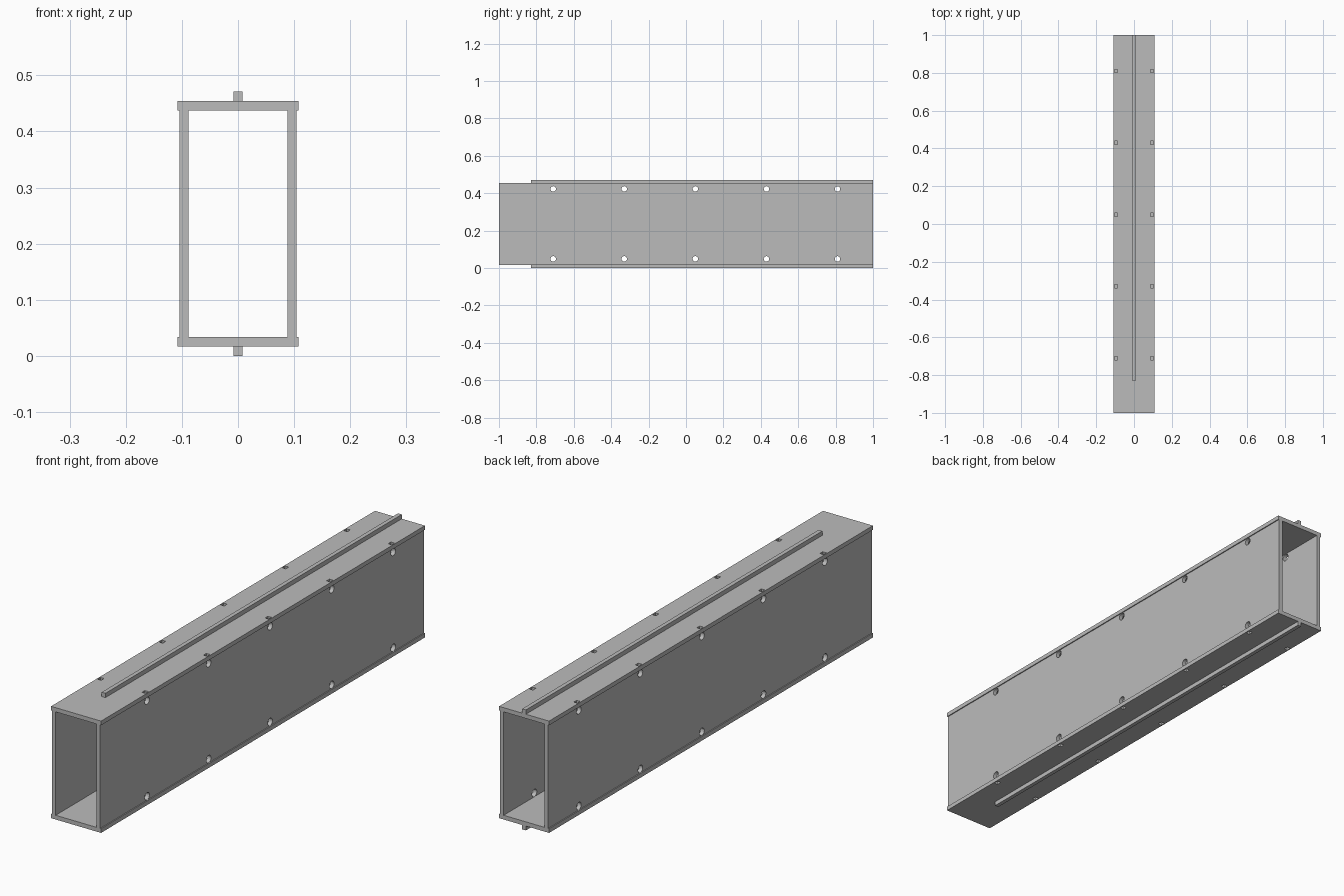
import bpy, bmesh, math
from mathutils import Matrix, Vector

cube = bpy.data.objects.get("Cube")
if cube:
    bpy.data.objects.remove(cube, do_unlink=True)

grey = bpy.data.materials.new("mid_grey")
grey.use_nodes = True
color = (0.5, 0.5, 0.5, 1)
grey.diffuse_color = color
grey.node_tree.nodes["Principled BSDF"].inputs["Base Color"].default_value = color

HEIGHT = 0.471       # overall, including both rails
RAIL = 0.017         # rail height
PLATE = 0.0165       # plate thickness
WALL_IN, WALL_OUT = 0.088, 0.104
HOLE_R = 0.0145
FLOOR = RAIL + PLATE
STATIONS = [-0.71 + 0.38 * i for i in range(5)]


def add_box(bm, lo, hi):
    lo, hi = Vector(lo), Vector(hi)
    matrix = Matrix.Translation((lo + hi) / 2) @ Matrix.Diagonal((*(hi - lo), 1))
    bmesh.ops.create_cube(bm, size=1, matrix=matrix)


def make_object(name, bm):
    mesh = bpy.data.meshes.new(name)
    bm.to_mesh(mesh)
    bm.free()
    mesh.materials.append(grey)
    obj = bpy.data.objects.new(name, mesh)
    bpy.context.collection.objects.link(obj)
    return obj


def box(name, lo, hi):
    bm = bmesh.new()
    add_box(bm, lo, hi)
    return make_object(name, bm)


def cut(obj, cutter_bm):
    cutter = make_object("cutter", cutter_bm)
    cutter.hide_render = True
    mod = obj.modifiers.new("openings", 'BOOLEAN')
    mod.operation = 'DIFFERENCE'
    mod.solver = 'EXACT'
    mod.object = cutter
    bpy.context.view_layer.objects.active = obj
    bpy.ops.object.modifier_apply(modifier=mod.name)
    bpy.data.objects.remove(cutter, do_unlink=True)


# Side walls with two rows of round holes
for name, s in (("left_wall", 1), ("right_wall", -1)):
    x0, x1 = sorted((s * WALL_IN, s * WALL_OUT))
    wall = box(name, (x0, -1, FLOOR), (x1, 1, HEIGHT - FLOOR))
    holes = bmesh.new()
    offset = FLOOR + HOLE_R + 0.0005
    for y in STATIONS:
        for z in (offset, HEIGHT - offset):
            bmesh.ops.create_cone(
                holes, cap_ends=True, segments=24, radius1=HOLE_R, radius2=HOLE_R, depth=0.05,
                matrix=Matrix.Translation(((x0 + x1) / 2, y, z)) @ Matrix.Rotation(math.pi / 2, 4, 'Y'))
    cut(wall, holes)

# Plates with small slots along both edges, each carrying a central rail
for side, plate_z, rail_z in (("bottom", RAIL, 0), ("top", HEIGHT - FLOOR, HEIGHT - RAIL)):
    plate = box(side + "_plate", (-0.108, -1, plate_z), (0.108, 1, plate_z + PLATE))
    slots = bmesh.new()
    for y in STATIONS:
        for x in (-WALL_OUT, WALL_IN):
            add_box(slots, (x, y - 0.009, plate_z - 0.01),
                    (x + WALL_OUT - WALL_IN, y + 0.009, plate_z + PLATE + 0.01))
    cut(plate, slots)
    box(side + "_rail", (-0.008, -0.83, rail_z), (0.008, 1, rail_z + RAIL))
